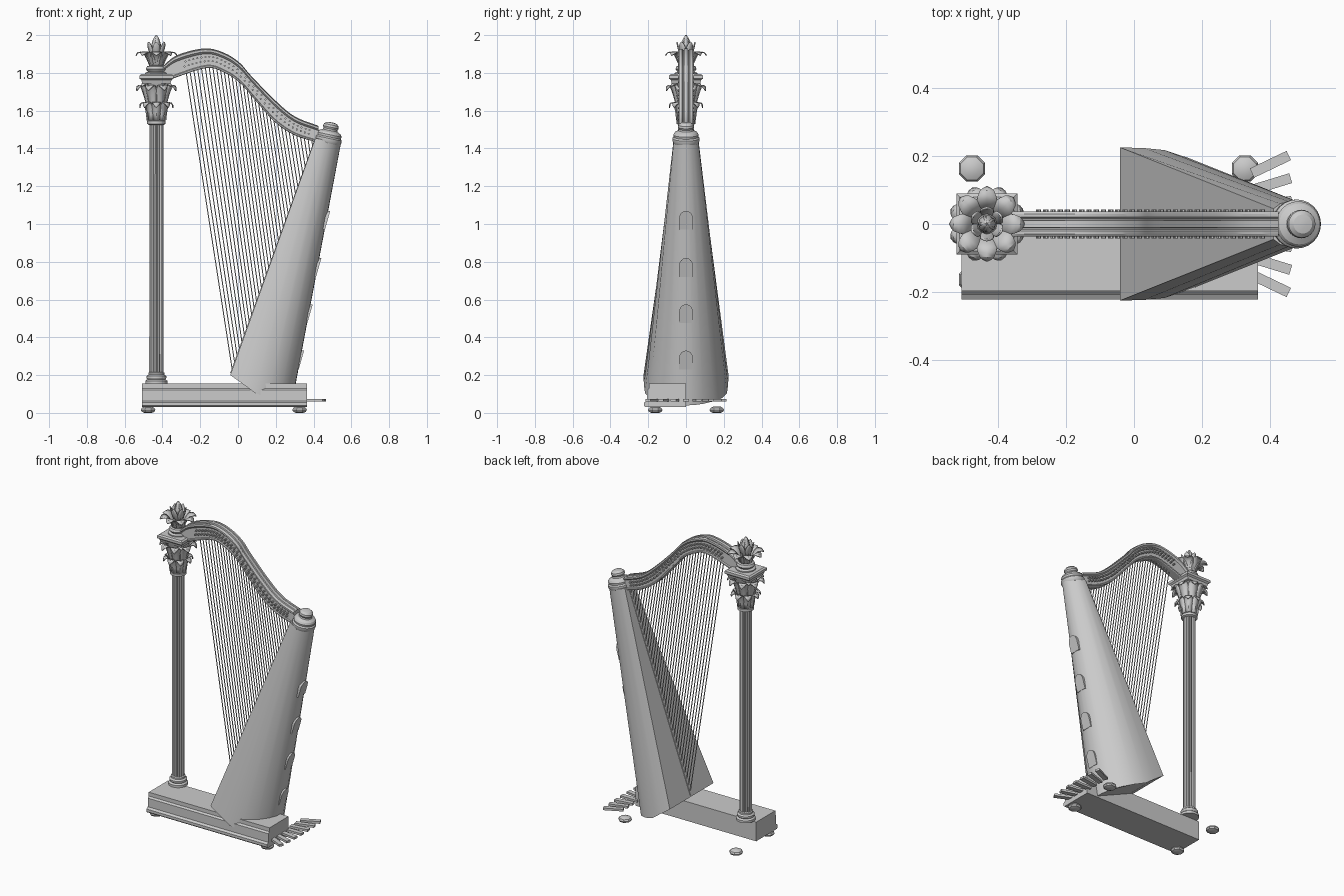
import bpy, bmesh
from math import sin, cos, pi, radians, sqrt
from mathutils import Vector, Matrix

cube = bpy.data.objects.get("Cube")
if cube:
    bpy.data.objects.remove(cube, do_unlink=True)

grey = bpy.data.materials.new("plain_grey")
grey.use_nodes = True
grey.diffuse_color = (0.6, 0.6, 0.6, 1)
grey.node_tree.nodes["Principled BSDF"].inputs["Base Color"].default_value = (0.6, 0.6, 0.6, 1)

COL = -0.432  # column centre


def finish(name, bm, smooth=30):
    bmesh.ops.recalc_face_normals(bm, faces=bm.faces)
    mesh = bpy.data.meshes.new(name)
    bm.to_mesh(mesh)
    bm.free()
    mesh.materials.append(grey)
    ob = bpy.data.objects.new(name, mesh)
    bpy.context.collection.objects.link(ob)
    if smooth:
        bpy.ops.object.select_all(action='DESELECT')
        ob.select_set(True)
        bpy.context.view_layer.objects.active = ob
        bpy.ops.object.shade_smooth_by_angle(angle=radians(smooth))
    return ob


def loft(bm, rings):
    """Skin a run of closed rings and cap both ends."""
    loops = [[bm.verts.new(p) for p in ring] for ring in rings]
    n = len(loops[0])
    for a, b in zip(loops, loops[1:]):
        for i in range(n):
            j = (i + 1) % n
            bm.faces.new((a[i], a[j], b[j], b[i]))
    bm.faces.new(loops[0])
    bm.faces.new(loops[-1])


def lathe(bm, profile, sides, matrix, turn=0.0, flute=0.0):
    rings = []
    for r, z in profile:
        ring = []
        for i in range(sides):
            a = 2 * pi * i / sides + turn
            rr = r - flute * (i % 2)
            ring.append(matrix @ Vector((rr * cos(a), rr * sin(a), z)))
        rings.append(ring)
    loft(bm, rings)


def lathe_part(name, profile, sides, x, y=0, tilt=0, z=0, turn=0.0, flute=0.0):
    bm = bmesh.new()
    m = Matrix.Translation((x, y, z)) @ Matrix.Rotation(tilt, 4, 'Y')
    lathe(bm, profile, sides, m, turn, flute)
    return finish(name, bm)


def rod(bm, a, b, r, sides=6):
    a, b = Vector(a), Vector(b)
    m = Matrix.Translation(a) @ (b - a).to_track_quat('Z', 'Y').to_matrix().to_4x4()
    lathe(bm, [(r, 0), (r, (b - a).length)], sides, m)


def spline(pts, steps):
    """Catmull-Rom curve through the points."""
    p = [Vector(q) for q in pts]
    p = [2 * p[0] - p[1]] + p + [2 * p[-1] - p[-2]]
    out = []
    for a, b, c, d in zip(p, p[1:], p[2:], p[3:]):
        for k in range(steps):
            t = k / steps
            out.append(0.5 * (2 * b + (c - a) * t + (2 * a - 5 * b + 4 * c - d) * t * t
                              + (3 * b - a - 3 * c + d) * t ** 3))
    return out + [p[-2]]


def leaves(name, count, path, width, turn=0.0):
    """Ring of folded, curling leaves; path is (radius, height)."""
    bm = bmesh.new()
    pts = spline(path, 2)
    for k in range(count):
        rot = Matrix.Translation((COL, 0, 0)) @ Matrix.Rotation(turn + 2 * pi * k / count, 4, 'Z')
        rows = []
        for i, (r, z) in enumerate(pts):
            t = i / (len(pts) - 1)
            w = width * (0.6 + 1.6 * t * (1 - t)) * sqrt(max(1 - t ** 3, 0.002))
            rows.append([bm.verts.new(rot @ Vector((r + fold, s * w, z)))
                         for s, fold in ((-1, -0.008 * (1 - t)), (0, 0), (1, -0.008 * (1 - t)))])
        for a, b in zip(rows, rows[1:]):
            for i in (0, 1):
                bm.faces.new((a[i], a[i + 1], b[i + 1], b[i]))
    ob = finish(name, bm)
    mod = ob.modifiers.new("thickness", 'SOLIDIFY')
    mod.thickness = 0.006
    return ob


# Plinth with a moulded front face
bm = bmesh.new()
section = [(0, .03), (-.213, .03), (-.222, .038), (-.222, .055), (-.207, .064),
           (-.207, .12), (-.197, .13), (-.197, .155), (0, .155)]
loft(bm, [[(x, y, z) for y, z in section] for x in (-.507, .365)])
finish("base_plinth", bm, 20)

# Feet
for x in (-.476, .326):
    for y in (-.163, .163):
        lathe_part("foot", [(.022, 0), (.036, .006), (.042, .016), (.036, .026), (.02, .034)],
                   8, x, y, turn=pi / 8)

# Fan of seven pedals
for k in range(-3, 4):
    bm = bmesh.new()
    bmesh.ops.create_cube(bm, size=1)
    bm.transform(Matrix.Translation((.36, k * .052, .067)) @ Matrix.Rotation(radians(8.5 * k), 4, 'Z')
                 @ Matrix.Translation((.045, 0, 0)) @ Matrix.Diagonal((.12, .03, .014, 1)))
    finish("pedal", bm, 0)

# Column
lathe_part("column_base", [(.058, .155), (.058, .17), (.048, .178), (.053, .186), (.053, .194),
                           (.043, .202), (.043, .212), (.036, .216)], 24, COL)
lathe_part("column_shaft", [(.038, .21), (.037, 1.54)], 32, COL, flute=.006)
lathe_part("capital_bell", [(.04, 1.525), (.049, 1.53), (.049, 1.545), (.041, 1.55), (.045, 1.62),
                            (.055, 1.7), (.075, 1.752)], 24, COL)
q = sqrt(2)
lathe_part("capital_slab", [(.075 * q, 1.745), (.08 * q, 1.762), (.09 * q, 1.77), (.09 * q, 1.786),
                            (.08 * q, 1.793)], 4, COL, turn=pi / 4)
lathe_part("crown_base", [(.06, 1.79), (.06, 1.8), (.045, 1.806), (.056, 1.82), (.05, 1.835),
                          (.032, 1.84), (.03, 1.9), (.02, 1.93)], 24, COL)
leaves("lower_leaves", 8, [(.046, 1.55), (.054, 1.61), (.07, 1.645), (.088, 1.635), (.09, 1.615)], .024)
leaves("upper_leaves", 8, [(.05, 1.62), (.062, 1.68), (.082, 1.732), (.106, 1.73), (.115, 1.705)],
       .03, pi / 8)
leaves("corner_leaves", 4, [(.05, 1.68), (.07, 1.725), (.095, 1.745), (.112, 1.73)], .02, pi / 4)
leaves("crown_leaves", 8, [(.03, 1.83), (.045, 1.875), (.07, 1.908), (.098, 1.91), (.111, 1.893)], .032)
leaves("bud_outer_leaves", 6, [(.022, 1.88), (.036, 1.92), (.042, 1.945), (.045, 1.965)], .02, pi / 6)
leaves("bud_inner_leaves", 5, [(.018, 1.9), (.026, 1.935), (.018, 1.97), (.004, 2.0)], .018)

# Curved neck
upper = spline([(-.4, 1.835), (-.32, 1.895), (-.175, 1.93), (-.07, 1.905), (.01, 1.853), (.065, 1.79),
                (.195, 1.657), (.3, 1.57), (.425, 1.52)], 5)
lower = spline([(-.4, 1.745), (-.33, 1.775), (-.165, 1.826), (-.07, 1.8), (.01, 1.747), (.09, 1.657),
                (.195, 1.54), (.3, 1.47), (.425, 1.43)], 5)
half = [(.026, 0), (.031, .03), (.031, .1), (.025, .14), (.025, .72), (.031, .77), (.036, .82),
        (.036, .93), (.03, .97), (.02, .97), (.016, .92), (.012, .92), (.01, 1)]
outline = half + [(-y, f) for y, f in reversed(half)]
bm = bmesh.new()
loft(bm, [[(lo.lerp(up, f).x, y, lo.lerp(up, f).y) for y, f in outline]
          for lo, up in zip(lower, upper)])
finish("neck", bm)


def along(curve, x):
    """Point on a neck curve at the given x."""
    for a, b in zip(curve, curve[1:]):
        if a.x <= x <= b.x:
            return a.lerp(b, (x - a.x) / (b.x - a.x))
    return curve[-1]


# Tuning pins pass through the neck in two rows
bm = bmesh.new()
for k in range(32):
    x = -.29 + .0212 * k
    lo = along(lower, x)
    up = along(upper, x + .02)
    for f in (.36, .58):
        p = lo.lerp(up, f)
        rod(bm, (p.x, -.043, p.y), (p.x, .043, p.y), .0055)
finish("tuning_pins", bm)

# Strings from neck to soundboard
bm = bmesh.new()
for k in range(34):
    t = k / 33
    top = along(lower, -.275 + .665 * t)
    foot = Vector((-.03, .2)).lerp(Vector((.392, 1.4)), t)
    rod(bm, (top.x, 0, top.y + .012), (foot.x + .004, 0, foot.y), .003)
finish("strings", bm)

# Tapered soundbox with a flat board and rounded back
bottom = [(-.041, .225, .2), (.03, .223, .15), (.09, .217, .105), (.16, .194, .08), (.22, .15, .062),
          (.262, .09, .048), (.282, .04, .041), (.284, 0, .04)]
crown = [(.41, .045, 1.455), (.43, .06, 1.45), (.455, .066, 1.445), (.483, .065, 1.44), (.51, .053, 1.434),
         (.532, .034, 1.43), (.543, .014, 1.428), (.545, 0, 1.428)]
bm = bmesh.new()
loft(bm, [h + [(x, -y, z) for x, y, z in reversed(h[:-1])] for h in (bottom, crown)])
finish("soundbox", bm)

# Strip down the middle of the soundboard
bm = bmesh.new()
loft(bm, [[(x - .006, -.012, z), (x - .006, .012, z), (x + .01, .012, z), (x + .01, -.012, z)]
          for x, z in ((-.036, .21), (.412, 1.45))])
finish("string_rail", bm, 0)

# Shoulder cap
lathe_part("soundbox_cap", [(.066, -.012), (.072, 0), (.072, .014), (.065, .022), (.067, .034), (.06, .046),
                            (.04, .056), (.037, .064), (.042, .074), (.04, .086), (.028, .097), (.01, .1)],
           24, .476, tilt=radians(12), z=1.44)

# Arched flaps over the rear sound holes
for top in (.33, .575, .82, 1.07):
    arch = [(-.036, -.1), (.036, -.1)] + [(.036 * cos(a * pi / 8), .04 * sin(a * pi / 8) - .04)
                                          for a in range(9)]
    arch = [(y, top + h, .001 + .1 * (h + .1)) for y, h in arch]
    bm = bmesh.new()
    loft(bm, [[(.277 + .1874 * z + d + (lift if d == 0 else 0), y, z) for y, z, lift in arch]
              for d in (-.02, 0)])
    finish("sound_hole_flap", bm, 20)
